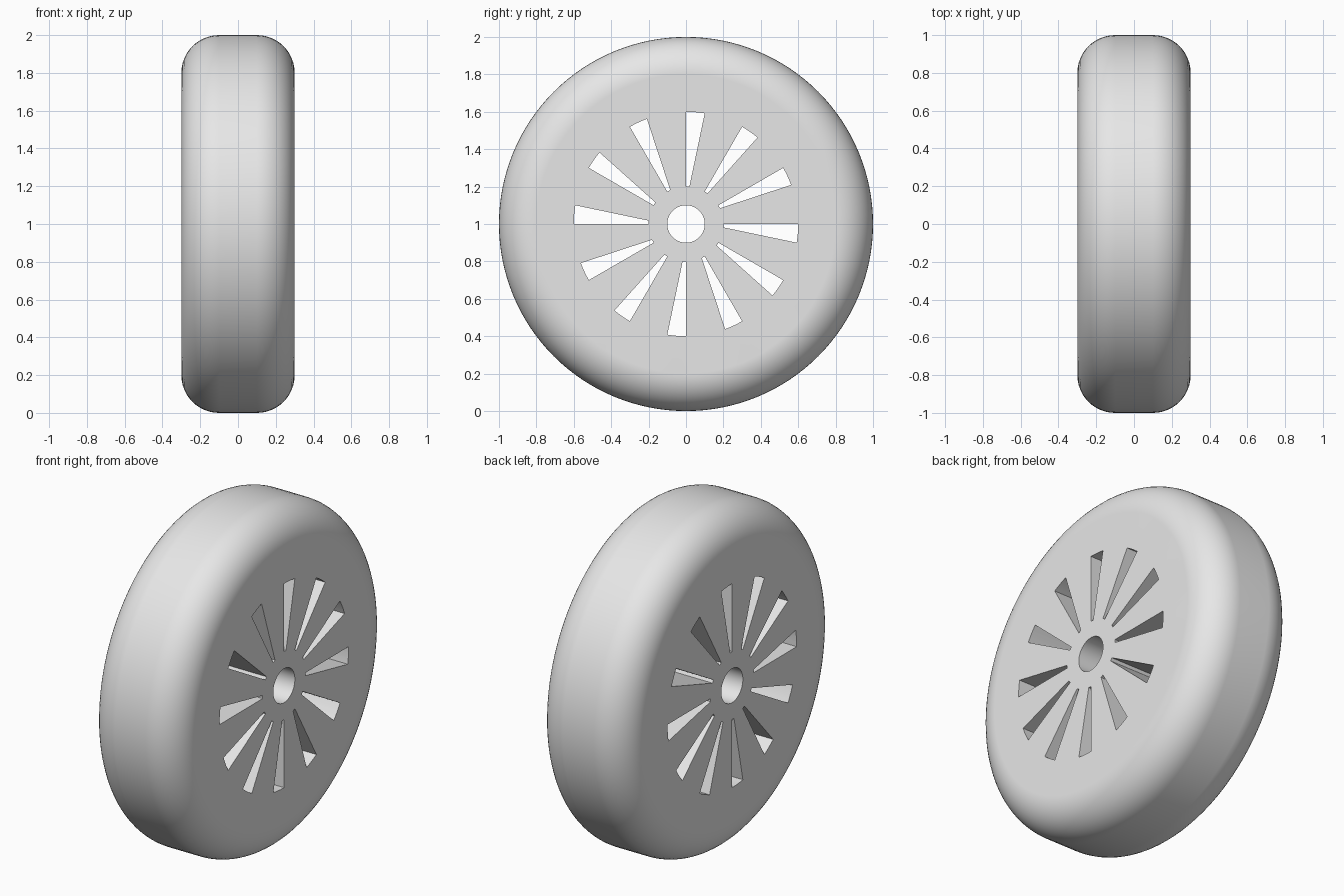
import bpy
import bmesh
from math import sin, cos, pi, radians, sqrt
from mathutils import Matrix, Vector

cube = bpy.data.objects.get("Cube")
if cube:
    bpy.data.objects.remove(cube, do_unlink=True)

RADIUS, HALF_WIDTH, FILLET, BORE = 1.0, 0.3, 0.2, 0.1
SLOT_IN, SLOT_OUT, SLOTS = 0.2, 0.6, 12
SEGMENTS, FILLET_STEPS = 128, 12

grey = bpy.data.materials.new("light grey")
grey.use_nodes = True
grey.diffuse_color = (0.8, 0.8, 0.8, 1)
grey.node_tree.nodes["Principled BSDF"].inputs["Base Color"].default_value = (0.8, 0.8, 0.8, 1)


def make_object(name, bm):
    bmesh.ops.recalc_face_normals(bm, faces=bm.faces)
    mesh = bpy.data.meshes.new(name)
    bm.to_mesh(mesh)
    bm.free()
    mesh.materials.append(grey)
    obj = bpy.data.objects.new(name, mesh)
    bpy.context.collection.objects.link(obj)
    obj.location.z = RADIUS
    return obj


# Wheel body: rounded profile with a centre bore, turned about the x axis
arc = [(HALF_WIDTH - FILLET + FILLET * cos(a), RADIUS - FILLET + FILLET * sin(a))
       for a in (pi / 2 * i / FILLET_STEPS for i in range(FILLET_STEPS + 1))]
profile = [(HALF_WIDTH, BORE)] + arc
profile += [(-x, r) for x, r in reversed(profile)]

bm = bmesh.new()
verts = [bm.verts.new((x, 0, r)) for x, r in profile]
edges = [bm.edges.new((v, verts[(i + 1) % len(verts)])) for i, v in enumerate(verts)]
bmesh.ops.spin(bm, geom=verts + edges, cent=(0, 0, 0), axis=(1, 0, 0),
               angle=2 * pi, steps=SEGMENTS, use_merge=True)
bmesh.ops.remove_doubles(bm, verts=bm.verts, dist=0.0001)
wheel = make_object("wheel", bm)

# Slot cutters: tapered wedges with one radial edge and a curved outer end
outline = [(0, SLOT_IN), (0.018, SLOT_IN)]
outline += [(y, sqrt(SLOT_OUT ** 2 - y ** 2)) for y in (0.1, 0.067, 0.033, 0)]
bm = bmesh.new()
for i in range(SLOTS):
    turn = Matrix.Rotation(radians(360 / SLOTS * i), 3, 'X')
    face = bm.faces.new([bm.verts.new(turn @ Vector((-0.5, y, z))) for y, z in outline])
    result = bmesh.ops.extrude_face_region(bm, geom=[face])
    moved = [v for v in result["geom"] if isinstance(v, bmesh.types.BMVert)]
    bmesh.ops.translate(bm, verts=moved, vec=(1, 0, 0))
cutter = make_object("slot_cutter", bm)
cutter.hide_render = True

# Cut the slots, then drop the cutter
bpy.ops.object.select_all(action='DESELECT')
bpy.context.view_layer.objects.active = wheel
wheel.select_set(True)
cut = wheel.modifiers.new("slots", 'BOOLEAN')
cut.operation = 'DIFFERENCE'
cut.solver = 'EXACT'
cut.object = cutter
bpy.ops.object.modifier_apply(modifier=cut.name)
bpy.data.objects.remove(cutter, do_unlink=True)

# Smooth tread and shoulders, crisp slot and bore edges
bpy.ops.object.shade_smooth_by_angle(angle=radians(30))
weighted = wheel.modifiers.new("flat sides", 'WEIGHTED_NORMAL')
weighted.keep_sharp = True
